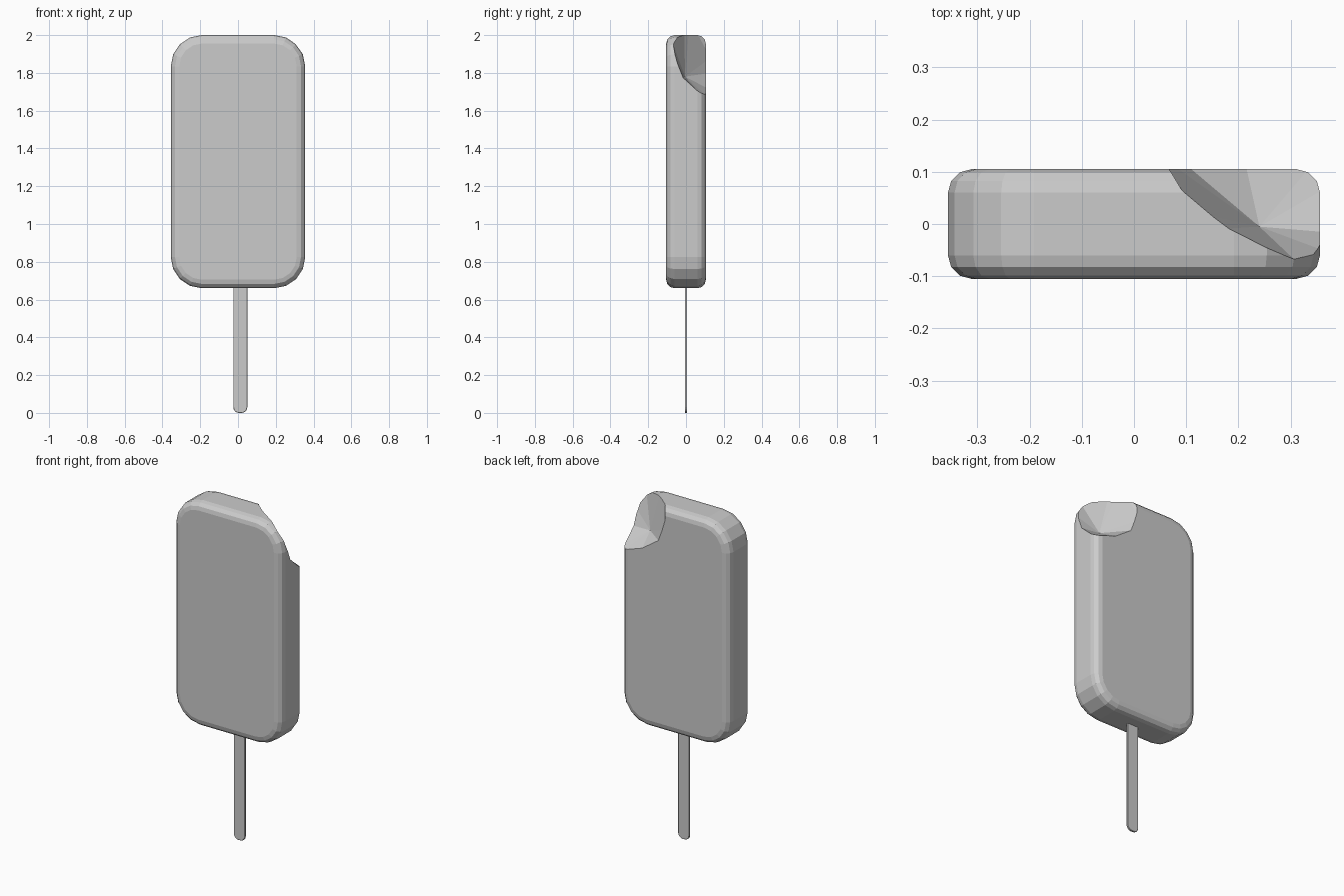
import bpy, bmesh, math

if "Cube" in bpy.data.objects:
    bpy.data.objects.remove(bpy.data.objects["Cube"])


def new_object(name, bm):
    bmesh.ops.recalc_face_normals(bm, faces=bm.faces[:])
    mesh = bpy.data.meshes.new(name)
    bm.to_mesh(mesh)
    bm.free()
    obj = bpy.data.objects.new(name, mesh)
    bpy.context.collection.objects.link(obj)
    return obj


def rounded_slab(name, x0, x1, z0, z1, thick, radius, segs, edge, edge_segs):
    """Rounded rectangle in XZ, extruded along y with rounded rims."""
    steps = [(edge * math.sin(a), edge * (1 - math.cos(a)))
             for a in (math.pi / 2 * i / edge_segs for i in range(edge_segs + 1))]
    flat = thick / 2 - edge
    layers = [(-flat - s, d) for s, d in reversed(steps)] + [(flat + s, d) for s, d in steps]
    corners = [(x1 - radius, z1 - radius), (x0 + radius, z1 - radius),
               (x0 + radius, z0 + radius), (x1 - radius, z0 + radius)]
    bm = bmesh.new()
    rings = []
    for y, inset in layers:
        ring = []
        for q, (cx, cz) in enumerate(corners):
            for i in range(segs + 1):
                a = math.pi / 2 * (q + i / segs)
                r = radius - inset
                ring.append(bm.verts.new((cx + r * math.cos(a), y, cz + r * math.sin(a))))
        rings.append(ring)
    n = len(rings[0])
    for a, b in zip(rings, rings[1:]):
        for i in range(n):
            j = (i + 1) % n
            bm.faces.new((a[i], a[j], b[j], b[i]))
    bm.faces.new(rings[0])
    bm.faces.new(rings[-1])
    return new_object(name, bm)


# Ice bar body
bar = rounded_slab("ice_bar", -0.356, 0.356, 0.66, 2.0, 0.21, 0.165, 4, 0.045, 3)

# Bite at the upper back corner, a faceted convex cutter
bite_points = [
    (0.05, 0.14, 2.08), (0.05, 0.13, 1.88), (0.08, 0.13, 1.80), (0.21, 0.13, 1.71),
    (0.355, 0.13, 1.66), (0.42, 0.10, 1.66), (0.42, -0.02, 1.77), (0.42, -0.072, 1.90),
    (0.31, -0.071, 1.96), (0.31, -0.073, 2.08), (0.16, -0.01, 2.08), (0.12, 0.02, 2.08),
    (0.24, -0.005, 1.78), (0.42, 0.14, 2.08), (0.42, -0.07, 2.08)]
bm = bmesh.new()
for p in bite_points:
    bm.verts.new(p)
hull = bmesh.ops.convex_hull(bm, input=bm.verts[:])
loose = [v for v in bm.verts if not v.link_faces]
bmesh.ops.delete(bm, geom=loose, context='VERTS')
cutter = new_object("bite_cutter", bm)
cutter.hide_render = True

cut = bar.modifiers.new("bite", 'BOOLEAN')
cut.operation = 'DIFFERENCE'
cut.solver = 'EXACT'
cut.object = cutter

# Apply the bite and drop the helper
bpy.context.view_layer.objects.active = bar
bar.select_set(True)
bpy.ops.object.modifier_apply(modifier=cut.name)
bpy.data.objects.remove(cutter)

# Flat wooden stick
rounded_slab("stick", -0.025, 0.049, 0.0, 0.72, 0.012, 0.03, 4, 0.002, 1)
